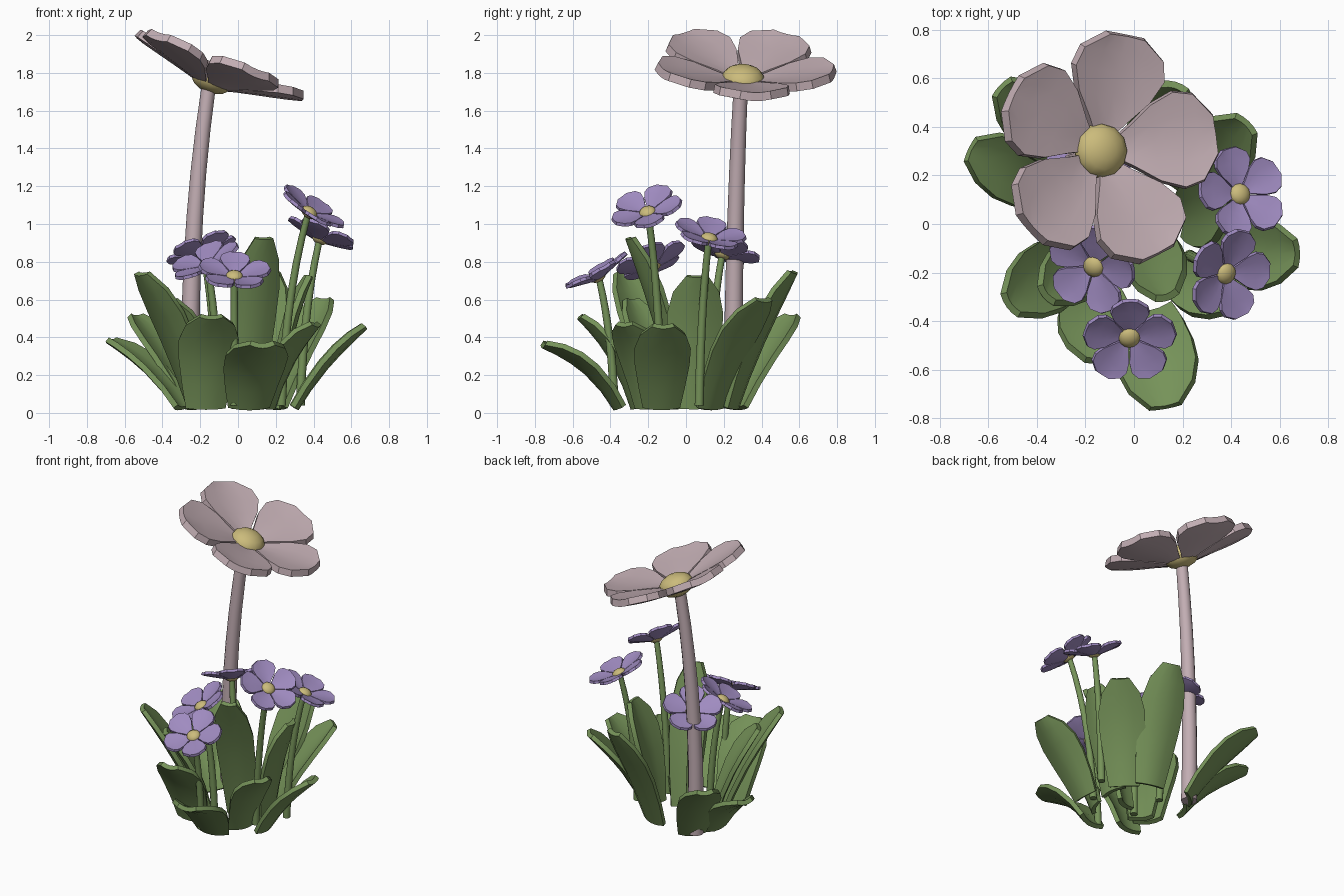
import bpy, bmesh, math
from mathutils import Vector, Matrix

cube = bpy.data.objects.get("Cube")
if cube:
    bpy.data.objects.remove(cube, do_unlink=True)


def material(name, rgb):
    m = bpy.data.materials.new(name)
    m.use_nodes = True
    m.diffuse_color = (*rgb, 1)
    m.node_tree.nodes["Principled BSDF"].inputs["Base Color"].default_value = (*rgb, 1)
    return m


GREEN = material("leaf green", (0.18, 0.29, 0.10))
PINK = material("dusty pink", (0.54, 0.42, 0.45))
PURPLE = material("soft purple", (0.35, 0.26, 0.53))
YELLOW = material("pale yellow", (0.60, 0.50, 0.20))


def finish(name, bm, mat, matrix=None):
    bmesh.ops.recalc_face_normals(bm, faces=bm.faces)
    mesh = bpy.data.meshes.new(name)
    bm.to_mesh(mesh)
    bm.free()
    mesh.materials.append(mat)
    mesh.shade_smooth()
    mesh.set_sharp_from_angle(angle=math.radians(35))
    obj = bpy.data.objects.new(name, mesh)
    bpy.context.collection.objects.link(obj)
    if matrix:
        obj.matrix_world = matrix


def bezier(a, b, c, t):
    return a * (1 - t) ** 2 + b * 2 * t * (1 - t) + c * t * t


def add_blade(bm, base, mid, tip, widths, side, fold, thick):
    """Thick strip along a curve; widths are (position, half width) pairs."""
    part = bmesh.new()
    rows = []
    for t, w in widths:
        p = bezier(base, mid, tip, t)
        tangent = (mid - base) * (1 - t) + (tip - mid) * t
        up = tangent.cross(side).normalized()
        if up.z < 0:
            up = -up
        rows.append([part.verts.new(p + side * w * j + up * fold * w * (j * j - 0.5))
                     for j in (-1, -0.5, 0, 0.5, 1)])
    for r, s in zip(rows, rows[1:]):
        for j in range(4):
            part.faces.new((r[j], r[j + 1], s[j + 1], s[j]))
    bmesh.ops.recalc_face_normals(part, faces=part.faces)
    bmesh.ops.solidify(part, geom=part.faces[:], thickness=thick)
    temp = bpy.data.meshes.new("temp")
    part.to_mesh(temp)
    part.free()
    bm.from_mesh(temp)
    bpy.data.meshes.remove(temp)


# Leaves: base, tip, half width, upward bow
LEAVES = {
    "left_low": ((-.31, .13, .02), (-.68, .31, .37), .14, .04),
    "left_back": ((-.24, .27, .02), (-.55, .57, .50), .14, .04),
    "left_front": ((-.22, -.12, .02), (-.52, -.34, .73), .15, .04),
    "front_low": ((.06, -.37, .02), (.13, -.76, .35), .17, .05),
    "front_middle": ((-.17, -.28, .02), (-.14, -.57, .50), .16, .05),
    "front_tall": ((.05, -.05, .02), (.14, -.31, .92), .13, .05),
    "right_low": ((.31, -.13, .02), (.68, -.12, .45), .15, .03),
    "right_tall": ((.22, .04, .02), (.39, .06, .72), .15, .05),
    "right_back": ((.20, .14, .02), (.47, .42, .59), .15, .04),
    "back": ((.08, .26, .02), (.17, .58, .74), .15, .03),
    "right_front": ((.17, -.20, .02), (.42, -.33, .46), .13, .05),
    "left_inner": ((-.16, -.12, .02), (-.37, -.30, .59), .13, .04),
}
LEAF_SHAPE = ((0, .66), (.2, .82), (.45, .97), (.65, 1), (.84, .82), (1, .4))
for name, (base, tip, width, bow) in LEAVES.items():
    base, tip = Vector(base), Vector(tip)
    out = Vector((tip.x - base.x, tip.y - base.y, 0)).normalized()
    mid = (base + tip) / 2 + Vector((0, 0, 2 * bow)) - out * bow
    bm = bmesh.new()
    side = Vector((-out.y, out.x, 0))
    add_blade(bm, base, mid, tip, [(t, w * width) for t, w in LEAF_SHAPE], side, 0.25, 0.03)
    finish(name + "_leaf", bm, GREEN)


# Tapered stems
def stem(name, base, mid, tip, r0, r1, mat, sides=12, steps=7):
    bm = bmesh.new()
    rings = []
    for i in range(steps + 1):
        t = i / steps
        p = bezier(Vector(base), Vector(mid), Vector(tip), t)
        r = r0 + (r1 - r0) * t
        rings.append([bm.verts.new(p + Vector((math.cos(a), math.sin(a), 0)) * r)
                      for a in (math.tau * k / sides for k in range(sides))])
    for a, b in zip(rings, rings[1:]):
        for k in range(sides):
            n = (k + 1) % sides
            bm.faces.new((a[k], a[n], b[n], b[k]))
    bm.faces.new(rings[0])
    bm.faces.new(rings[-1])
    finish(name, bm, mat)


# Five-petalled flower heads with a flattened ball in the middle
PETAL_SHAPE = ((0, .03), (.2, .09), (.42, .165), (.64, .205), (.83, .185), (1, .085))


def flower(name, centre, normal, size, turn, mat):
    up = Vector((0, 0, 1))
    matrix = (Matrix.Translation(centre)
              @ up.rotation_difference(Vector(normal)).to_matrix().to_4x4()
              @ Matrix.Scale(size, 4))
    bm = bmesh.new()
    for k in range(5):
        a = math.radians(turn + 72 * k)
        out = Vector((math.cos(a), math.sin(a), 0))
        side = Vector((-out.y, out.x, 0))
        add_blade(bm, out * .05 - up * .01, out * .27 + up * .065, out * .485 + up * .105,
                  PETAL_SHAPE, side, 0.12, 0.045)
    finish(name + "_petals", bm, mat, matrix)
    bm = bmesh.new()
    bmesh.ops.create_uvsphere(bm, u_segments=12, v_segments=8, radius=.115)
    bmesh.ops.scale(bm, vec=(1, 1, .65), verts=bm.verts)
    bmesh.ops.translate(bm, vec=up * .035, verts=bm.verts)
    finish(name + "_centre", bm, YELLOW, matrix)


flower("tall_flower", (-.15, .30, 1.735), (.36, .06, .93), 1, 8, PINK)
stem("tall_flower_stem", (-.25, .25, .03), (-.27, .25, .95), (-.155, .29, 1.73), .052, .038, PINK)

# Small flowers: centre, facing direction, turn, stem foot
SMALL = {
    "right_upper": ((.37, -.20, 1.05), (.55, -.25, .85), 75, (.23, -.13, .04)),
    "right_back": ((.43, .12, .91), (.38, .20, .9), 35, (.33, .07, .04)),
    "middle": ((-.16, -.17, .77), (-.38, -.35, .85), -70, (-.10, -.12, .04)),
    "front": ((-.02, -.46, .71), (.05, -.48, .87), 90, (-.02, -.38, .04)),
    "left_back": ((-.18, .19, .83), (-.32, .30, .88), 20, (-.11, .12, .04)),
}
for name, (centre, normal, turn, foot) in SMALL.items():
    flower(name + "_flower", centre, normal, .4, turn, PURPLE)
    mid = (foot[0] * .85 + centre[0] * .15, foot[1] * .85 + centre[1] * .15, centre[2] * .6)
    stem(name + "_flower_stem", foot, mid, centre, .024, .018, GREEN)
